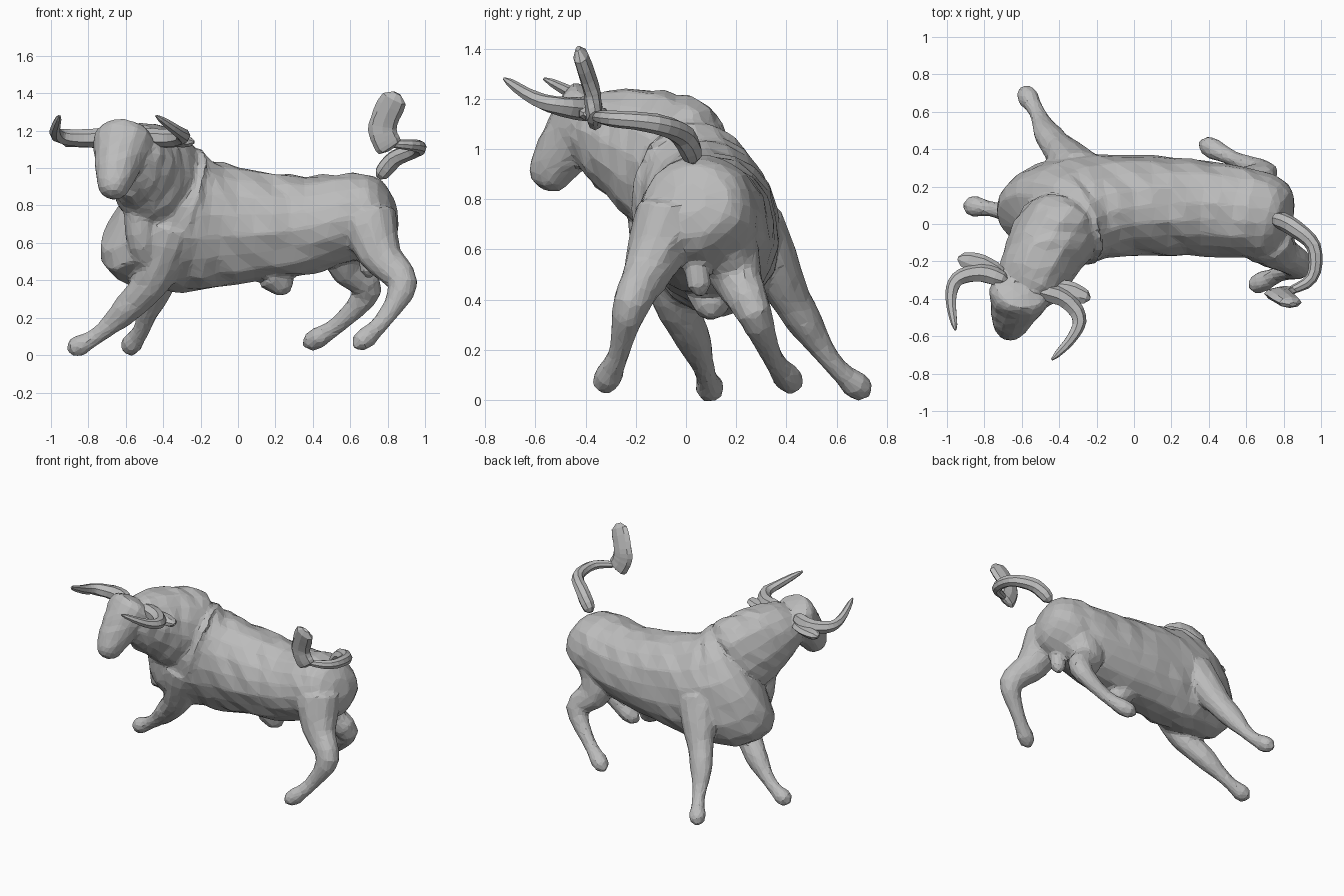
import bpy, bmesh, math, random
from mathutils import Matrix, Vector

random.seed(4)
if "Cube" in bpy.data.objects:
    bpy.data.objects.remove(bpy.data.objects["Cube"])

GREY = (0.5, 0.5, 0.5, 1)
hide = bpy.data.materials.new("grey_hide")
hide.use_nodes = True
hide.diffuse_color = GREY
hide.node_tree.nodes["Principled BSDF"].inputs["Base Color"].default_value = GREY

UP, BACK = Vector((0, 0, 1)), Vector((0, 1, 0))


def spline(points, steps):
    """Smooth path through the given points."""
    points = [Vector(p) for p in points]
    padded = [points[0]] + points + [points[-1]]
    path = []
    for before, start, end, after in zip(padded, padded[1:], padded[2:], padded[3:]):
        leave, arrive = (end - before) / 2, (after - start) / 2
        for step in range(steps):
            t = step / steps
            ease = t * t * (3 - 2 * t)
            path.append(start.lerp(end, ease) + leave * t * (1 - t) ** 2 - arrive * t * t * (1 - t))
    return path + [points[-1]]


def tube(mesh, points, girth, ref=UP, sides=12, steps=4, lean=0, dome=6, frame=Matrix()):
    """Closed elliptical tube with domed ends; girth(t) gives half width and half depth."""
    path = spline(points, steps)
    last = len(path) - 1
    rings = []
    for i, centre in enumerate(path):
        t = i / last
        along = (path[min(i + 1, last)] - path[max(i - 1, 0)]).normalized()
        side = ref.cross(along).normalized()
        turn = Matrix.Rotation(-lean * t * t, 3, along)
        width, depth = girth(t)
        closing = max(0.3, math.sqrt(1 - abs(2 * t - 1) ** dome))
        across = turn @ side * width * closing
        upward = turn @ along.cross(side) * depth * closing
        ring = []
        for k in range(sides):
            angle = math.tau * k / sides
            offset = across * math.cos(angle) + upward * math.sin(angle)
            ring.append(mesh.verts.new(frame @ (centre + offset * random.uniform(0.96, 1.04))))
        rings.append(ring)
    faces = [mesh.faces.new(rings[0]), mesh.faces.new(rings[-1])]
    for ring, following in zip(rings, rings[1:]):
        for k in range(sides):
            n = (k + 1) % sides
            faces.append(mesh.faces.new((ring[k], ring[n], following[n], following[k])))
    bmesh.ops.recalc_face_normals(mesh, faces=faces)


def finish(mesh, name):
    data = bpy.data.meshes.new(name)
    mesh.to_mesh(data)
    mesh.free()
    data.materials.append(hide)
    part = bpy.data.objects.new(name, data)
    bpy.context.collection.objects.link(part)
    return part


def single(name, points, girth, **options):
    mesh = bmesh.new()
    tube(mesh, points, girth, **options)
    finish(mesh, name)


def taper(start, end, flatness=1.0):
    """Girth shrinking evenly from start to end."""
    def girth(t):
        radius = start + (end - start) * t
        return radius, radius * flatness
    return girth


def swell(t, middle, spread):
    return math.exp(-((t - middle) / spread) ** 2)


def leg_girth(thigh):
    """Heavy at the thigh, a knobbly joint, slim shin and a flared hoof."""
    def girth(t):
        radius = 0.038 + thigh * (1 - t) ** 2.2 + 0.012 * swell(t, 0.5, 0.1)
        hoof = swell(t, 0.9, 0.08)
        return radius + 0.02 * hoof, radius * 0.9 + 0.025 * hoof
    return girth


body = bmesh.new()

# Torso, rump to chest, deepening and leaning toward the turned head
tube(body, [(.83, .01, .8), (.65, .05, .75), (.3, .09, .69), (-.1, .1, .69), (-.36, .06, .73), (-.52, -.04, .84)],
     lambda t: (0.23 + 0.07 * t, 0.22 + 0.33 * t * t), sides=18, lean=0.6)

# Neck with its crest, and the dewlap below it
tube(body, [(-.36, .04, .87), (-.45, -.1, .96), (-.53, -.26, 1.04), (-.6, -.42, 1.1)],
     lambda t: (0.23 - 0.08 * t * t, 0.31 - 0.17 * t ** 1.5), sides=16)
tube(body, [(-.59, -.38, .93), (-.53, -.18, .83), (-.51, -.13, .6), (-.4, 0, .38)], taper(0.09, 0.08), ref=BACK)

# Front legs, then hind legs, each from hip to toe
for thigh, path in (
    (0.13, [(-.27, .25, .74), (-.37, .37, .49), (-.46, .48, .3), (-.52, .6, .13), (-.6, .73, .02)]),
    (0.13, [(-.34, -.12, .75), (-.45, -.05, .42), (-.6, .03, .24), (-.76, .08, .1), (-.91, .1, .02)]),
    (0.15, [(.62, .12, .75), (.58, .2, .5), (.69, .27, .35), (.53, .35, .16), (.35, .44, .05)]),
    (0.15, [(.68, -.05, .78), (.76, -.14, .54), (.88, -.22, .38), (.77, -.27, .18), (.62, -.34, .04)]),
):
    tube(body, path, leg_girth(thigh), ref=BACK, dome=14)

# Sheath and rear pouch under the belly
tube(body, [(.18, .1, .45), (.27, .1, .33)], taper(0.12, 0.04), ref=BACK)
tube(body, [(.7, .03, .62), (.7, .06, .41)], taper(0.05, 0.05), ref=BACK)

# Head in its own frame, turned to the front
head = Matrix.Translation((-.6, -.33, 1.17)) @ Matrix.Rotation(math.radians(-17), 4, 'Z')
tube(body, [(0, 0, .04), (0, -.1, -.09), (0, -.2, -.23), (0, -.25, -.33)],
     lambda t: (0.19 - 0.13 * t, 0.16 - 0.09 * t), sides=14, frame=head)

# Fuse the trunk into one faceted hide
trunk = finish(body, "bull_body")
fuse = trunk.modifiers.new("fuse", 'REMESH')
fuse.mode = 'VOXEL'
fuse.voxel_size = 0.014
soften = trunk.modifiers.new("soften", 'SMOOTH')
soften.iterations = 3
facets = trunk.modifiers.new("facets", 'DECIMATE')
facets.ratio = 0.08

# Horns and ears, mirrored across the head
for name, mirror in (("left", 1), ("right", -1)):
    half = head @ Matrix.Diagonal((mirror, 1, 1, 1))
    single(name + "_horn", [(.08, 0, 0), (.23, 0, -.01), (.34, -.07, 0), (.34, -.18, .03), (.27, -.33, .11)],
           taper(0.06, 0.02), sides=7, frame=half)
    single(name + "_ear", [(.1, .02, -.04), (.24, .04, -.03), (.37, .04, -.03)],
           lambda t: (0.03 + 0.03 * math.sin(math.pi * t), 0.03), sides=7, frame=half)

# Tail and its upright tuft
single("tail", [(.75, .03, .95), (.84, -.01, 1.05), (.96, -.12, 1.1), (.95, -.29, 1.12), (.8, -.37, 1.13)],
       taper(0.055, 0.025), sides=8)
single("tail_tuft", [(.82, -.36, 1.1), (.78, -.37, 1.17), (.78, -.38, 1.25), (.85, -.43, 1.4)],
       taper(0.075, 0.075, 0.45), ref=BACK, sides=8, dome=10)
